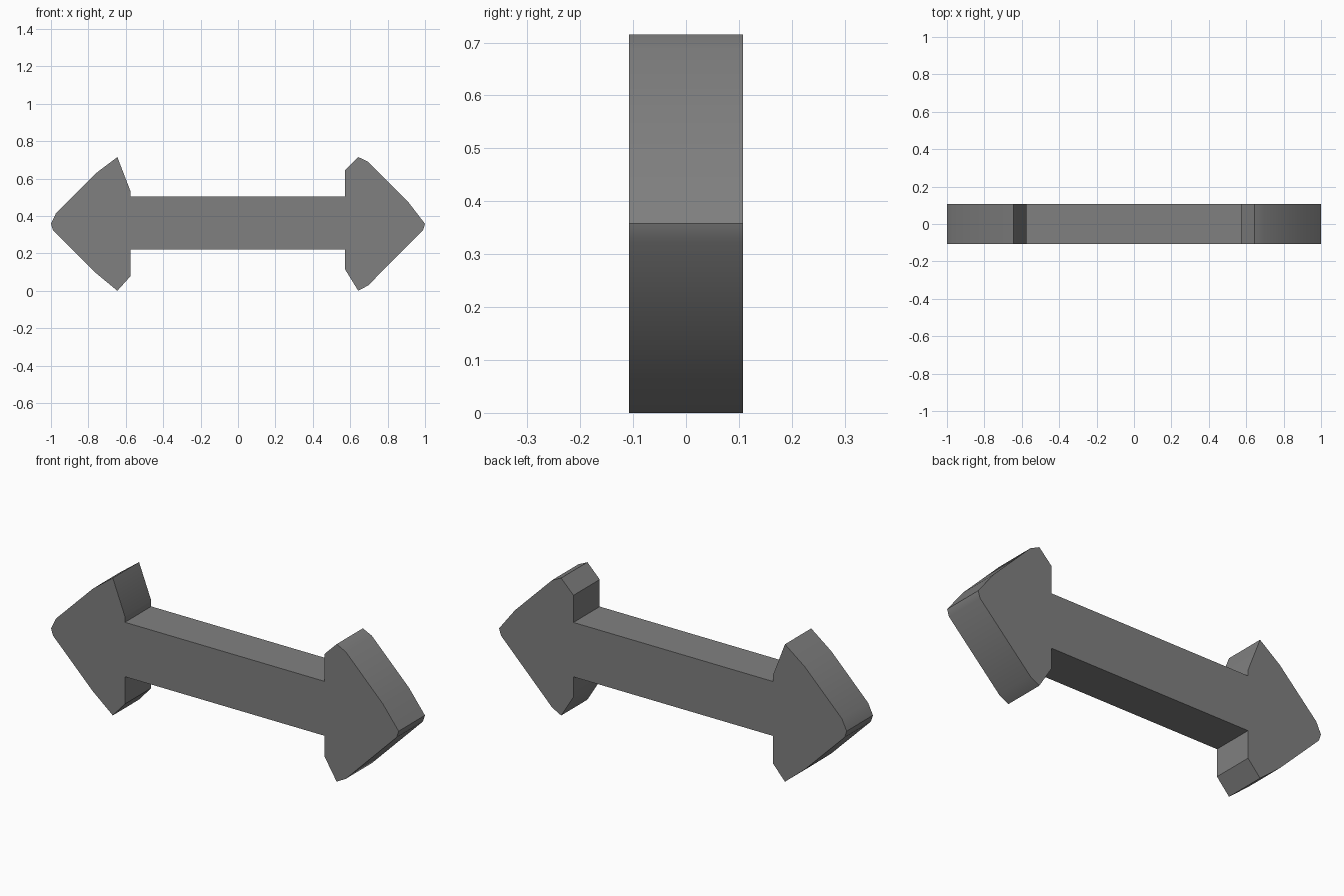
import bpy
import bmesh
import math

if "Cube" in bpy.data.objects:
    bpy.data.objects.remove(bpy.data.objects["Cube"])

HALF_DEPTH = 0.108

# Flat grey material
grey = bpy.data.materials.new("mid_grey")
grey.diffuse_color = (0.216, 0.216, 0.216, 1.0)
grey.use_nodes = True
grey.node_tree.nodes["Principled BSDF"].inputs["Base Color"].default_value = grey.diffuse_color

# Right arrow head with its shaft corners, bottom to top
right_head = [(0.572, 0.22), (0.572, 0.115), (0.643, 0.0), (0.695, 0.028),
              (0.989, 0.323), (1.0, 0.358), (0.909, 0.476), (0.695, 0.69),
              (0.643, 0.715), (0.572, 0.644), (0.572, 0.503)]

# Left arrow head with its shaft corners, top to bottom
left_head = [(-0.575, 0.503), (-0.575, 0.533), (-0.645, 0.715), (-0.76, 0.628),
             (-0.973, 0.415), (-1.0, 0.358), (-0.989, 0.323), (-0.76, 0.095),
             (-0.645, 0.0), (-0.575, 0.078), (-0.575, 0.22)]

# Double arrow: one closed outline extruded front to back
bm = bmesh.new()
front = bm.faces.new([bm.verts.new((x, -HALF_DEPTH, z))
                      for x, z in right_head + left_head])
ext = bmesh.ops.extrude_face_region(bm, geom=[front], use_keep_orig=True)
back = [v for v in ext["geom"] if isinstance(v, bmesh.types.BMVert)]
bmesh.ops.translate(bm, verts=back, vec=(0, 2 * HALF_DEPTH, 0))
bmesh.ops.recalc_face_normals(bm, faces=bm.faces)

mesh = bpy.data.meshes.new("double_arrow")
bm.to_mesh(mesh)
bm.free()
mesh.materials.append(grey)
arrow = bpy.data.objects.new("double_arrow", mesh)
bpy.context.collection.objects.link(arrow)

# Smooth the gently bent flanks, keep the corners crisp
bpy.context.view_layer.objects.active = arrow
arrow.select_set(True)
bpy.ops.object.shade_smooth_by_angle(angle=math.radians(32))
